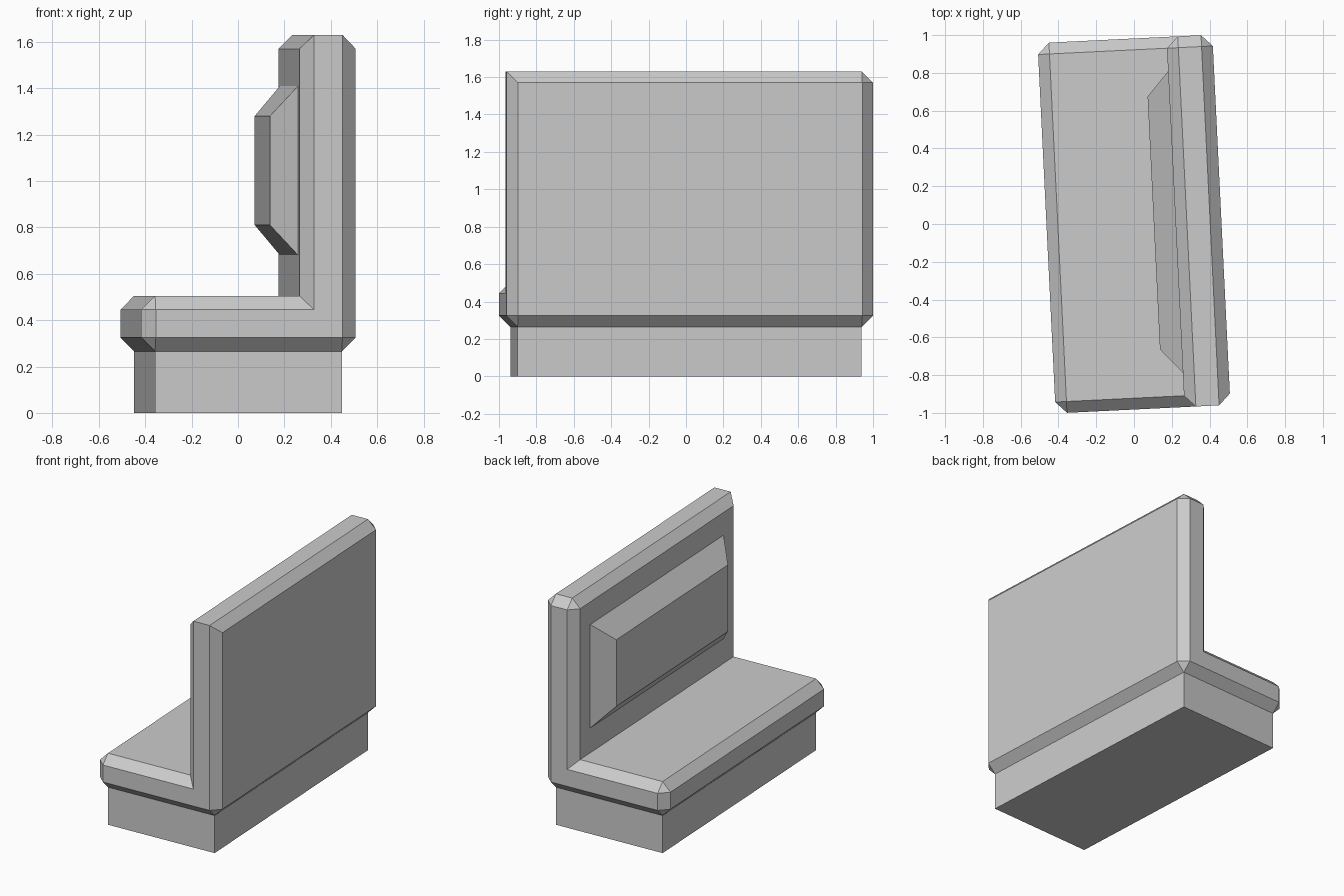
import bpy, bmesh, math

if "Cube" in bpy.data.objects:
    bpy.data.objects.remove(bpy.data.objects["Cube"])

TURN = math.radians(2.8)   # whole bench is turned slightly about z


def loft(name, rings, caps=(True, True)):
    """Skin a list of equal-length closed rings, cap the ends, clean up."""
    bm = bmesh.new()
    vs = [[bm.verts.new(p) for p in ring] for ring in rings]
    n = len(rings[0])
    for a, b in zip(vs, vs[1:]):
        for i in range(n):
            j = (i + 1) % n
            bm.faces.new((a[i], a[j], b[j], b[i]))
    if caps[0]:
        bm.faces.new(vs[0][::-1])
    if caps[1]:
        bm.faces.new(vs[-1])
    bmesh.ops.remove_doubles(bm, verts=bm.verts, dist=1e-5)
    bmesh.ops.dissolve_limit(bm, angle_limit=0.01, verts=bm.verts, edges=bm.edges)
    bmesh.ops.recalc_face_normals(bm, faces=bm.faces)
    me = bpy.data.meshes.new(name)
    bm.to_mesh(me)
    bm.free()
    ob = bpy.data.objects.new(name, me)
    bpy.context.collection.objects.link(ob)
    ob.rotation_euler.z = TURN
    return ob


# Base plinth
def rect(x, y, z):
    return [(-x, -y, z), (x, -y, z), (x, y, z), (-x, y, z)]


loft("base", [rect(0.403, 0.921, 0), rect(0.403, 0.921, 0.265)])

# Seat and backrest: chamfered L section, narrowing to an inset L at each end
C, W, L = 0.06, 0.463, 0.981
BOT, SEAT, TOP, BACK = 0.265, 0.505, 1.63, 0.22
section = [(-W, BOT + C), (-W + C, BOT), (W - C, BOT), (W, BOT + C),
           (W, TOP - C), (W - C, TOP), (BACK + C, TOP), (BACK, TOP - C),
           (BACK, SEAT), (-W + C, SEAT), (-W, SEAT - C)]


def inset(top):
    fl, fr = (-W + C, BOT + C), (W - C, BOT + C)
    tr, tl = (W - C, top), (BACK + C, top)
    inner, front = (BACK + C, SEAT - C), (-W + C, SEAT - C)
    return [fl, fl, fr, fr, tr, tr, tl, tl, inner, front, front]


def at(profile, y):
    return [(x, y, z) for x, z in profile]


# the -y end keeps a sharp top edge, the +y end is chamfered all round
loft("seat_and_back", [at(inset(TOP), -L), at(section, -L + C),
                       at(section, L - C), at(inset(TOP - C), L)])


# Raised pad on the backrest
def pad_ring(x, y, z0, z1):
    return [(x, -y, z0), (x, y, z0), (x, y, z1), (x, -y, z1)]


loft("back_pad", [pad_ring(BACK + 0.01, 0.80, 0.68, 1.41),
                  pad_ring(BACK, 0.80, 0.68, 1.41),
                  pad_ring(0.105, 0.67, 0.81, 1.28)])
